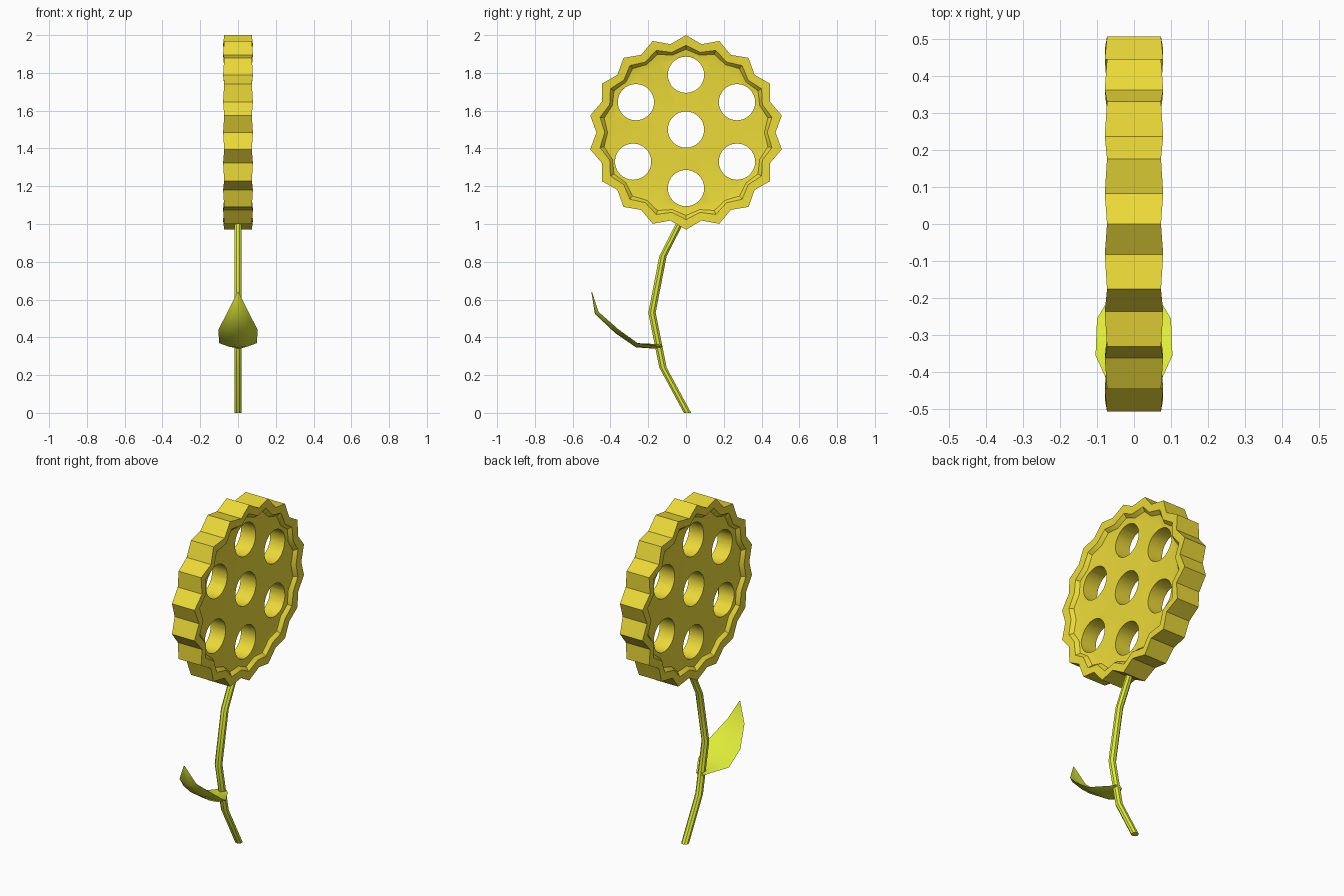
import bpy
from math import sin, cos, pi, radians

if "Cube" in bpy.data.objects:
    bpy.data.objects.remove(bpy.data.objects["Cube"])

CZ = 1.485      # height of the flower centre
POINTS = 18     # points around the rim


def material(name, color):
    m = bpy.data.materials.new(name)
    m.diffuse_color = color
    m.use_nodes = True
    m.node_tree.nodes["Principled BSDF"].inputs["Base Color"].default_value = m.diffuse_color
    return m


def loft(name, rings, mat=None):
    """Join equal-length closed rings with quads and cap both ends."""
    n = len(rings[0])
    verts = [p for r in rings for p in r]
    faces = [(k * n + i, k * n + (i + 1) % n, (k + 1) * n + (i + 1) % n, (k + 1) * n + i)
             for k in range(len(rings) - 1) for i in range(n)]
    faces += [tuple(reversed(range(n))), tuple(range(len(verts) - n, len(verts)))]
    me = bpy.data.meshes.new(name)
    me.from_pydata(verts, [], faces)
    ob = bpy.data.objects.new(name, me)
    bpy.context.collection.objects.link(ob)
    if mat:
        me.materials.append(mat)
    bpy.ops.object.select_all(action='DESELECT')
    ob.select_set(True)
    bpy.context.view_layer.objects.active = ob
    bpy.ops.object.mode_set(mode='EDIT')
    bpy.ops.mesh.select_all(action='SELECT')
    bpy.ops.mesh.normals_make_consistent(inside=False)
    bpy.ops.object.mode_set(mode='OBJECT')
    return ob


def star(r_peak, r_valley, x_peak, x_valley):
    """Zigzag ring in the YZ plane."""
    ring = []
    for i in range(POINTS * 2):
        r, x = (r_valley, x_valley) if i % 2 else (r_peak, x_peak)
        a = pi * i / POINTS
        ring.append((x, r * sin(a), CZ + r * cos(a)))
    return ring


yellow = material("petal_yellow", (0.84, 0.70, 0.04, 1))
green = material("leaf_green", (0.74, 0.84, 0.04, 1))

# Flower head: scalloped disc with a raised rim and dished faces
profile = [(0.12, 0.12, 0.05, 0.05), (0.40, 0.39, 0.047, 0.047), (0.44, 0.415, 0.053, 0.053),
           (0.462, 0.43, 0.07, 0.076), (0.515, 0.474, 0.073, 0.079)]
half = [star(*p) for p in profile]
rings = half + [[(-x, y, z) for x, y, z in r] for r in reversed(half)]
head = loft("flower_head", rings, yellow)

# Seven round holes through the head
holes = [(0, 1.5), (0, 1.79), (0, 1.19), (-0.265, 1.645), (0.27, 1.645), (-0.28, 1.33), (0.27, 1.33)]
for y, z in holes:
    disc = [(0.096 * cos(2 * pi * i / 32) + y, 0.096 * sin(2 * pi * i / 32) + z) for i in range(32)]
    cutter = loft("hole_cutter", [[(x, a, b) for a, b in disc] for x in (-0.2, 0.2)])
    cutter.hide_render = True
    mod = head.modifiers.new("hole", 'BOOLEAN')
    mod.operation = 'DIFFERENCE'
    mod.solver = 'EXACT'
    mod.object = cutter
    bpy.context.view_layer.objects.active = head
    bpy.ops.object.modifier_apply(modifier=mod.name)
    bpy.data.objects.remove(cutter)

# Stem: bent octagonal tube
path = [(0.008, 0), (-0.122, 0.24), (-0.18, 0.53), (-0.122, 0.83), (-0.02, 1.03)]
stem = loft("stem", [[(0.021 * cos(pi * i / 4 + pi / 8), y + 0.021 * sin(pi * i / 4 + pi / 8), z)
                      for i in range(8)] for y, z in path], green)

# Leaf: cupped blade (y, z, half width, half thickness, upward cup of the edges)
spine = [(-0.13, 0.352, 0.025, 0.014, 0.0), (-0.26, 0.358, 0.10, 0.012, 0.012),
         (-0.365, 0.43, 0.104, 0.012, 0.014), (-0.472, 0.53, 0.055, 0.012, 0.01),
         (-0.499, 0.64, 0.002, 0.002, 0.0)]
tilt = [0, 20, 42, 60, 80]
rings = []
for (y, z, w, t, c), deg in zip(spine, tilt):
    ny, nz = sin(radians(deg)), cos(radians(deg))
    section = [(-w, c), (-w * 0.5, -t * 0.6), (0, -t), (w * 0.5, -t * 0.6),
               (w, c), (w * 0.5, t * 0.8), (0, t * 0.5), (-w * 0.5, t * 0.8)]
    rings.append([(x, y + h * ny, z + h * nz) for x, h in section])
leaf = loft("leaf", rings, green)

# Smooth shading with crisp creases
for ob, deg in ((head, 35), (stem, 30), (leaf, 50)):
    bpy.ops.object.select_all(action='DESELECT')
    ob.select_set(True)
    bpy.context.view_layer.objects.active = ob
    bpy.ops.object.shade_smooth_by_angle(angle=radians(deg))
